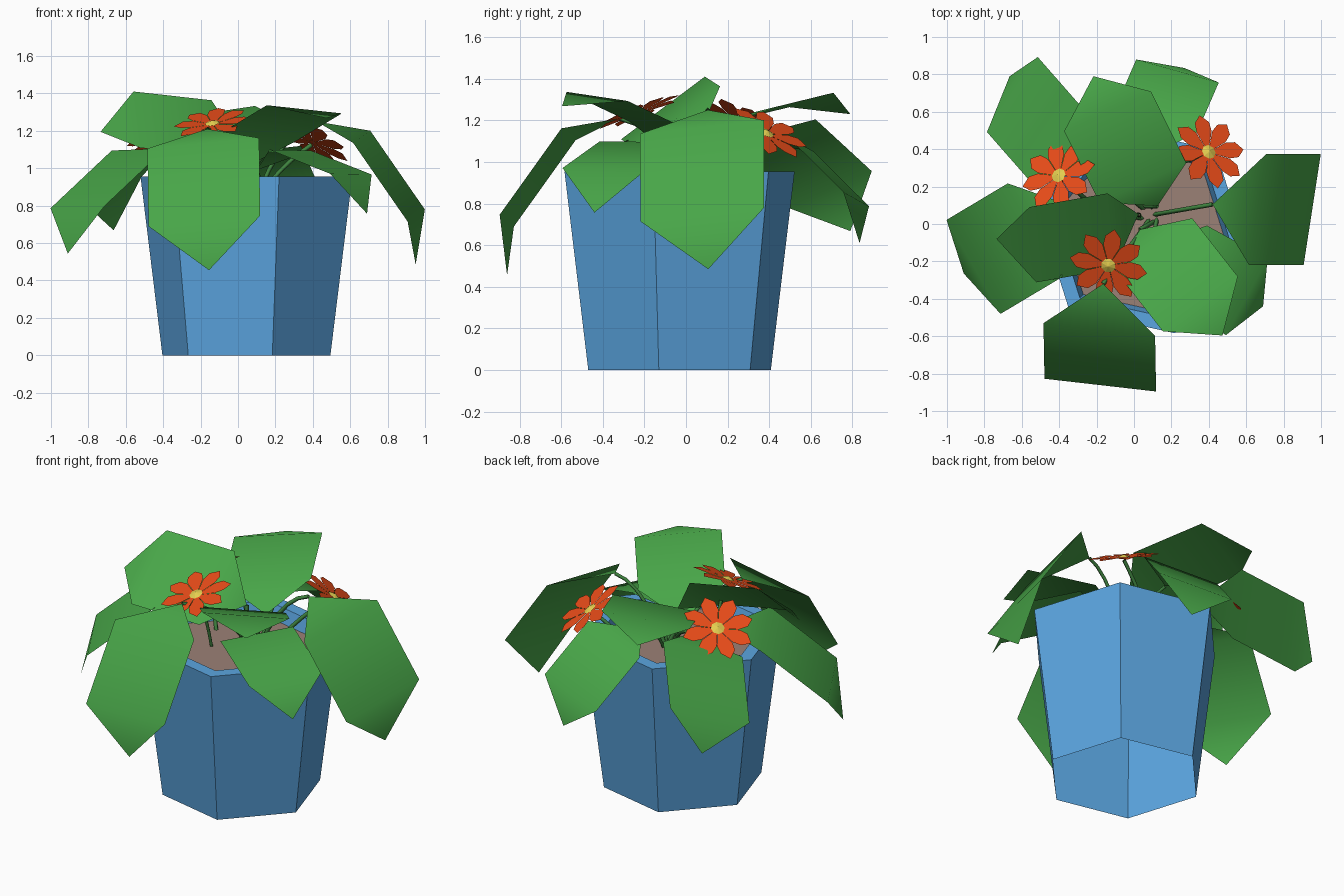
import bpy, math
from mathutils import Vector as V

if "Cube" in bpy.data.objects:
    bpy.data.objects.remove(bpy.data.objects["Cube"])


def material(name, rgb):
    m = bpy.data.materials.new(name)
    m.diffuse_color = (*rgb, 1)
    m.use_nodes = True
    m.node_tree.nodes["Principled BSDF"].inputs["Base Color"].default_value = m.diffuse_color
    return m


BLUE = material("pot blue", (0.105, 0.38, 0.75))
SOIL = material("soil brown", (0.33, 0.22, 0.18))
GREEN = material("leaf green", (0.065, 0.38, 0.065))
STEM = material("stem green", (0.05, 0.23, 0.05))
ORANGE = material("petal orange", (0.85, 0.075, 0.01))
YELLOW = material("flower centre yellow", (0.78, 0.62, 0.08))


def mesh_object(name, verts, faces, mat, smooth=False):
    me = bpy.data.meshes.new(name)
    me.from_pydata([tuple(v) for v in verts], [], faces)
    me.materials.append(mat)
    me.polygons.foreach_set("use_smooth", [smooth] * len(me.polygons))
    ob = bpy.data.objects.new(name, me)
    bpy.context.collection.objects.link(ob)
    return ob


def hexagon(radius, z):
    return [V((0.045 + radius * math.cos(math.radians(60 * i - 12.5)),
               -0.031 + radius * math.sin(math.radians(60 * i - 12.5)), z)) for i in range(6)]


# Six-sided pot, open below, with a flat rim and an inner lip
profile = [(0.46, 0), (0.58, 0.955), (0.495, 0.955), (0.465, 0.86)]
verts = [v for r, z in profile for v in hexagon(r, z)]
faces = [(6 * k + i, 6 * k + (i + 1) % 6, 6 * k + 6 + (i + 1) % 6, 6 * k + 6 + i)
         for k in range(3) for i in range(6)]
mesh_object("pot", verts, faces, BLUE)
mesh_object("soil", hexagon(0.469, 0.87), [tuple(range(6))], SOIL)


# Stem: a thin tube that rises and then leans over to its end
def stem(name, start, end, lift):
    start, end = V(start), V(end)
    mid = V((start.x * 0.55 + end.x * 0.45, start.y * 0.55 + end.y * 0.45,
             max(start.z, end.z) - lift))
    cu = bpy.data.curves.new(name, "CURVE")
    cu.dimensions = "3D"
    cu.bevel_depth = 0.012
    cu.bevel_resolution = 0
    sp = cu.splines.new("POLY")
    sp.points.add(5)
    for i, p in enumerate(sp.points):
        t = i / 5
        c = start * (1 - t) ** 2 + mid * 2 * t * (1 - t) + end * t * t
        p.co = (*c, 1)
    cu.materials.append(STEM)
    ob = bpy.data.objects.new(name, cu)
    bpy.context.collection.objects.link(ob)
    bpy.ops.object.select_all(action="DESELECT")
    ob.select_set(True)
    bpy.context.view_layer.objects.active = ob
    bpy.ops.object.convert(target="MESH")


# Leaf: six-point outline, curled along its length from base to tip
def leaf(name, base, tip, across, curl):
    base, tip, w = V(base), V(tip), V(across)
    chord = tip - base
    size = chord.length
    along = chord / size
    w = (w - along * w.dot(along)).normalized()
    n = along.cross(w)
    if n.z < 0:
        n, w = -n, -w
    half = w * size * 0.325
    a = base + chord * 0.22 + n * size * curl
    b = base + chord * 0.77 + n * size * curl
    mesh_object(name, [base, a - half, a + half, b - half, b + half, tip],
                [(0, 1, 2), (1, 3, 4, 2), (3, 5, 4)], GREEN, True)
    root = V((0.08, 0.05, 0.86)) + V((along.x, along.y, 0)) * 0.05
    stem(name + "_stem", root, base, 0.03)


# base, tip, direction across the blade, amount of curl
leaves = {
    "front_leaf": ((-.165, -.32, 1.21), (-.155, -.86, .455), (.58, -.07, .05), .168),
    "right_leaf": ((.42, .105, 1.25), (.95, .107, .485), (.085, .58, .07), .166),
    "left_low_leaf": ((-.315, .09, 1.105), (-.91, -.265, .544), (.28, -.517, 0), .172),
    "left_high_leaf": ((.024, .053, 1.11), (-.735, -.08, 1.195), (-.04, .40, .30), .137),
    "back_left_leaf": ((-.235, .30, 1.12), (-.665, .79, .668), (.27, .435, .17), .162),
    "back_high_leaf": ((.126, .096, 1.06), (-.217, .79, 1.23), (.43, .18, .06), .14),
    "back_right_leaf": ((.06, .35, 1.09), (.27, .834, .61), (.436, -.15, .095), .195),
    "front_right_high_leaf": ((.03, -.03, 1.0), (.473, -.596, 1.268), (.37, .27, -.04), .152),
    "front_right_low_leaf": ((.10, -.115, .99), (.69, -.44, .757), (.22, .43, 0), .235),
}
for name, spec in leaves.items():
    leaf(name, *spec)


# Flower: eight flat petals around a small domed centre
def flower(name, centre, normal, root):
    c = V(centre)
    turn = V(normal).to_track_quat("Z", "Y")
    petal = [(0, 0, 0), (0.115, -0.046, 0.01), (0.168, -0.043, 0.012),
             (0.212, 0, 0.006), (0.168, 0.043, 0.012), (0.115, 0.046, 0.01)]
    verts, faces = [], []
    for k in range(8):
        a = math.radians(45 * k + 12)
        ca, sa = math.cos(a), math.sin(a)
        faces.append(tuple(range(len(verts), len(verts) + 6)))
        verts += [c + turn @ V((x * ca - y * sa, x * sa + y * ca, z)) for x, y, z in petal]
    mesh_object(name + "_petals", verts, faces, ORANGE)
    ring = [V((0.04 * math.cos(i * math.pi / 4), 0.04 * math.sin(i * math.pi / 4), 0.007))
            for i in range(8)]
    mesh_object(name + "_centre", [c + turn @ p for p in ring + [V((0, 0, 0.022))]],
                [(i, (i + 1) % 8, 8) for i in range(8)], YELLOW)
    stem(name + "_stem", root, c - turn @ V((0, 0, 0.012)), 0.10)


flower("left_flower", (-.40, .257, 1.18), (-.40, .40, .82), (-.22, .10, .86))
flower("right_flower", (.397, .383, 1.135), (.42, .38, .82), (.12, .28, .86))
flower("front_flower", (-.136, -.22, 1.235), (-.15, -.36, .92), (-.12, -.09, .86))
